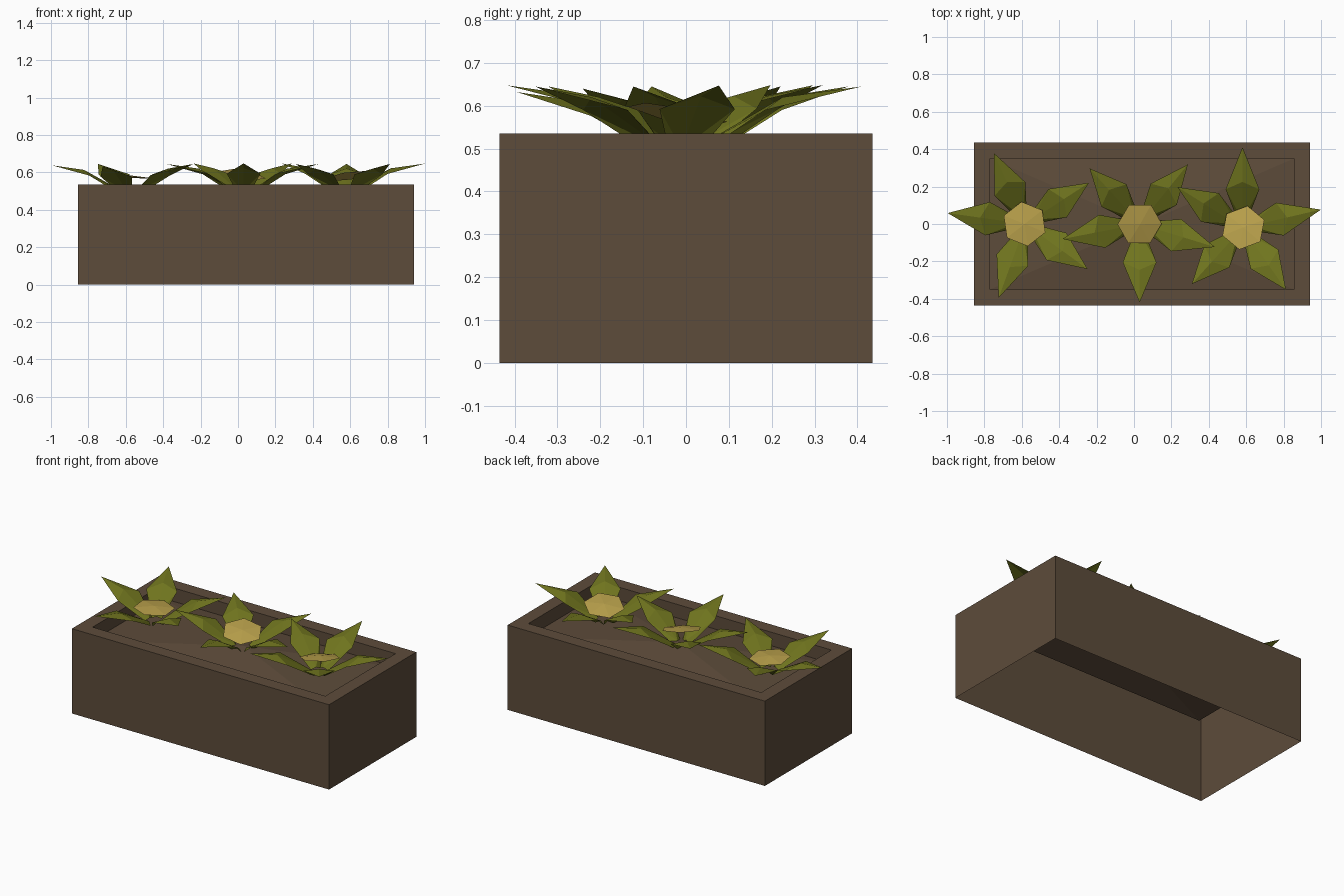
import bpy, bmesh, math
from mathutils import Matrix, Vector

if "Cube" in bpy.data.objects:
    bpy.data.objects.remove(bpy.data.objects["Cube"])


def material(name, rgb):
    m = bpy.data.materials.new(name)
    m.diffuse_color = (*rgb, 1)
    m.use_nodes = True
    m.node_tree.nodes["Principled BSDF"].inputs["Base Color"].default_value = m.diffuse_color
    return m


BROWN = material("earth brown", (0.11, 0.072, 0.043))
GREEN = material("leaf green", (0.16, 0.175, 0.013))
YELLOW = material("flower yellow", (0.48, 0.35, 0.07))


def finish(bm, name, mat):
    me = bpy.data.meshes.new(name)
    bm.to_mesh(me)
    bm.free()
    me.materials.append(mat)
    ob = bpy.data.objects.new(name, me)
    bpy.context.collection.objects.link(ob)
    return ob


# planter: bottomless box with a rim and a sunken, gently mounded soil bed
bm = bmesh.new()
bmesh.ops.create_cube(bm, size=1)
bmesh.ops.scale(bm, vec=(1.795, 0.87, 0.535), verts=bm.verts)
bmesh.ops.translate(bm, vec=(0.0425, 0, 0.2675), verts=bm.verts)
bm.faces.ensure_lookup_table()
top = max(bm.faces, key=lambda f: f.calc_center_median().z)
bottom = min(bm.faces, key=lambda f: f.calc_center_median().z)
bmesh.ops.delete(bm, geom=[bottom], context='FACES_ONLY')
bmesh.ops.inset_region(bm, faces=[top], thickness=0.085, use_even_offset=True)
bmesh.ops.inset_region(bm, faces=[top], thickness=0.0002, use_even_offset=True)
bmesh.ops.translate(bm, vec=(0, 0, -0.085), verts=list(top.verts))
mound = bmesh.ops.poke(bm, faces=[top])
for v in mound["verts"]:
    v.co.z += 0.05
finish(bm, "planter", BROWN)


def leaves(name, centre, spread):
    """Ridged kite-shaped leaves: (angle in degrees, length, tip height)."""
    bm = bmesh.new()
    for deg, length, tip_z in spread:
        place = Matrix.Translation((*centre, 0)) @ Matrix.Rotation(math.radians(deg), 4, 'Z')

        def vert(x, y, z):
            return bm.verts.new(place @ Vector((x, y, z)))
        base = vert(0.04, 0, 0.50)
        mid = vert(0.245, 0, tip_z - 0.025)
        tip = vert(length, 0, tip_z)
        for s in (1, -1):
            root = vert(0.05, s * 0.03, 0.485)
            side = vert(0.205, s * 0.09, tip_z - 0.055)
            for f in ((base, mid, side), (base, side, root), (mid, tip, side)):
                bm.faces.new(f if s > 0 else f[::-1])
    for f in bm.faces:
        f.normal_update()
        if f.normal.z < 0:
            f.normal_flip()
    finish(bm, name, GREEN)


def flower_disc(name, centre, spin, tilt):
    """Six-sided shallow dome, leaning along the 'tilt' direction."""
    bm = bmesh.new()
    ring = [bm.verts.new((0.12 * math.cos(math.radians(spin + 60 * i)),
                          0.12 * math.sin(math.radians(spin + 60 * i)), 0)) for i in range(6)]
    peak = bm.verts.new((0, 0, 0.012))
    bm.faces.new(ring[::-1])
    for i in range(6):
        bm.faces.new((ring[i], ring[(i + 1) % 6], peak))
    lean = Vector((0, 0, 1)).rotation_difference(Vector((*tilt, 1))).to_matrix().to_4x4()
    bmesh.ops.transform(bm, matrix=Matrix.Translation(centre) @ lean, verts=bm.verts)
    finish(bm, name, YELLOW)


# three plants
leaves("left_leaves", (-0.58, 0), [(172, 0.42, 0.638), (114, 0.415, 0.645), (33, 0.405, 0.645),
                                   (324, 0.41, 0.64), (250, 0.42, 0.632)])
leaves("middle_leaves", (0.03, 0), [(270, 0.42, 0.648), (343, 0.42, 0.645), (51, 0.41, 0.648),
                                    (132, 0.40, 0.648), (191, 0.42, 0.645)])
leaves("right_leaves", (0.58, -0.02), [(13, 0.43, 0.647), (90, 0.43, 0.645), (148, 0.41, 0.648),
                                       (228, 0.405, 0.645), (305, 0.405, 0.645)])
flower_disc("left_flower", (-0.585, 0, 0.573), 98, (0.03, 0.03))
flower_disc("middle_flower", (0.03, 0, 0.588), 0, (0.17, -0.20))
flower_disc("right_flower", (0.585, -0.02, 0.58), 80, (-0.15, 0.18))
